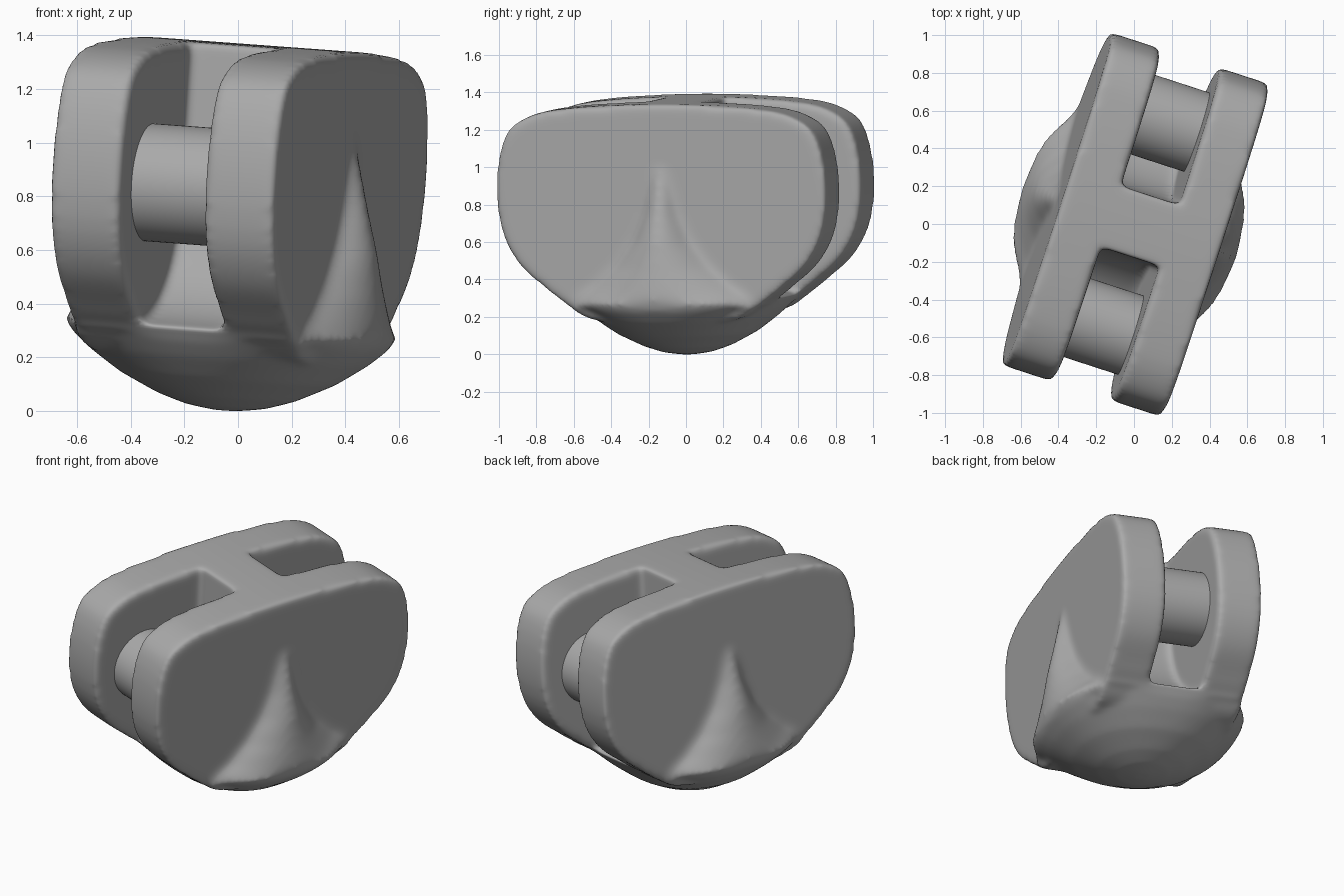
import bpy, bmesh, math
from mathutils import Matrix, Vector

cube = bpy.data.objects.get("Cube")
if cube:
    bpy.data.objects.remove(cube, do_unlink=True)

VOXEL = 0.017
HALF = 0.43             # plane of the plate faces
BODY_X = (-0.447, 0.433)  # outer faces of the two plates
SLOT_X = (-0.172, 0.155)  # inner faces of the end slots
PIN_Y, PIN_Z = 0.565, 0.84

# whole model leans slightly and is turned about the vertical
POSE = (Matrix.Rotation(math.radians(-18), 4, 'Z')
        @ Matrix.Translation((0, 0, 0.7))
        @ Matrix.Rotation(math.radians(4), 4, 'Y')
        @ Matrix.Translation((0, 0, -0.7)))

grey = bpy.data.materials.new("plain_grey")
grey.use_nodes = True
GREY = (0.4, 0.4, 0.4, 1)
grey.diffuse_color = GREY
grey.node_tree.nodes["Principled BSDF"].inputs["Base Color"].default_value = GREY


def rounded(points, steps=6):
    """Closed smooth curve through the points."""
    pts = [Vector(p) for p in points]
    out = []
    for i in range(len(pts)):
        a, b, c, d = (pts[(i + k) % len(pts)] for k in (-1, 0, 1, 2))
        for s in range(steps):
            t = s / steps
            out.append(b + 0.5 * t * ((c - a) + t * ((2 * a - 5 * b + 4 * c - d)
                                                     + t * (3 * (b - c) + d - a))))
    return out


def loft(bm, rings):
    """Skin a stack of equal-length rings and cap both ends."""
    rows = [[bm.verts.new(p) for p in ring] for ring in rings]
    n = len(rows[0])
    for a, b in zip(rows, rows[1:]):
        for i in range(n):
            j = (i + 1) % n
            bm.faces.new((a[i], a[j], b[j], b[i]))
    bm.faces.new(rows[0][::-1])
    bm.faces.new(rows[-1])


def prism(bm, outline, x_range):
    """Extrude a (y, z) outline across x."""
    loft(bm, [[(x, y, z) for y, z in outline] for x in x_range])


def make(name, bm):
    bmesh.ops.recalc_face_normals(bm, faces=bm.faces)
    mesh = bpy.data.meshes.new(name)
    bm.to_mesh(mesh)
    bm.free()
    ob = bpy.data.objects.new(name, mesh)
    bpy.context.collection.objects.link(ob)
    ob.matrix_world = POSE
    mesh.materials.append(grey)
    return ob


def oval(z, a, b, power):
    pts = []
    for i in range(64):
        t = math.tau * i / 64
        c, s = math.cos(t), math.sin(t)
        pts.append((a * math.copysign(abs(c) ** (2 / power), c),
                    b * math.copysign(abs(s) ** (2 / power), s), z))
    return pts


def lens(z, peak, width):
    """Straight-sided section bulging out to a peak at y = 0."""
    base = HALF - 0.01
    ts = [i / 10 for i in range(-10, 11)]
    side = [(base + (peak - base) * (1 - t * t), width * t, z) for t in ts]
    return side + [(-x, -y, z) for x, y, z in side]


body = bmesh.new()

# side plates and central web, one mirrored outline
right = [(0.25, 1.361), (0.5, 1.346), (0.7, 1.315), (0.84, 1.24), (0.9, 1.12),
         (0.925, 0.95), (0.917, 0.77), (0.875, 0.62), (0.79, 0.49), (0.66, 0.38),
         (0.55, 0.3), (0.34, 0.2)]
prism(body, rounded([(0, 1.367)] + right + [(-y, z) for y, z in reversed(right)]), BODY_X)

# domed underside
dome = [(0, 0.05, 0.05, 2), (0.015, 0.15, 0.14, 2), (0.05, 0.26, 0.24, 2),
        (0.12, 0.4, 0.37, 2.2), (0.2, 0.51, 0.47, 2.4), (0.26, 0.57, 0.53, 2.6),
        (0.31, 0.595, 0.55, 2.9)]
loft(body, [oval(*row) for row in dome])

# flaring ridge on both sides
ridge = [(0.28, 0.585, 0.55), (0.33, 0.597, 0.5), (0.38, 0.59, 0.41), (0.49, 0.57, 0.28),
         (0.63, 0.545, 0.17), (0.78, 0.505, 0.1), (0.95, 0.46, 0.06), (1.08, 0.42, 0.04)]
loft(body, [lens(*row) for row in ridge])
body = make("forked_body", body)

# slot cutter with a scooped floor at each end
cut = bmesh.new()
for s in (-1, 1):
    arc = [(0.62 - 0.45 * math.cos(a), 0.78 - 0.47 * math.sin(a))
           for a in (math.radians(d) for d in range(0, 91, 6))]
    outline = [(0.17, 1.7)] + arc + [(1.3, 0.31), (1.3, 1.7)]
    prism(cut, [(s * y, z) for y, z in outline], SLOT_X)
cutter = make("slot_cutter", cut)
cutter.hide_render = True
cutter.hide_viewport = True


def fuse():
    m = body.modifiers.new("fuse", 'REMESH')
    m.mode = 'VOXEL'
    m.voxel_size = VOXEL
    m.use_smooth_shade = True


fuse()
m = body.modifiers.new("slots", 'BOOLEAN')
m.operation, m.solver, m.object = 'DIFFERENCE', 'EXACT', cutter
fuse()
m = body.modifiers.new("soften", 'SMOOTH')
m.factor, m.iterations = 0.5, 12

# round pins across the slots
for s, name in ((-1, "front_pin"), (1, "back_pin")):
    bm = bmesh.new()
    ring = [(s * PIN_Y + 0.22 * math.cos(math.tau * i / 64),
             PIN_Z + 0.22 * math.sin(math.tau * i / 64)) for i in range(64)]
    prism(bm, ring, (SLOT_X[0] - 0.03, SLOT_X[1] + 0.03))
    for f in bm.faces:
        f.smooth = len(f.verts) == 4
    make(name, bm)
